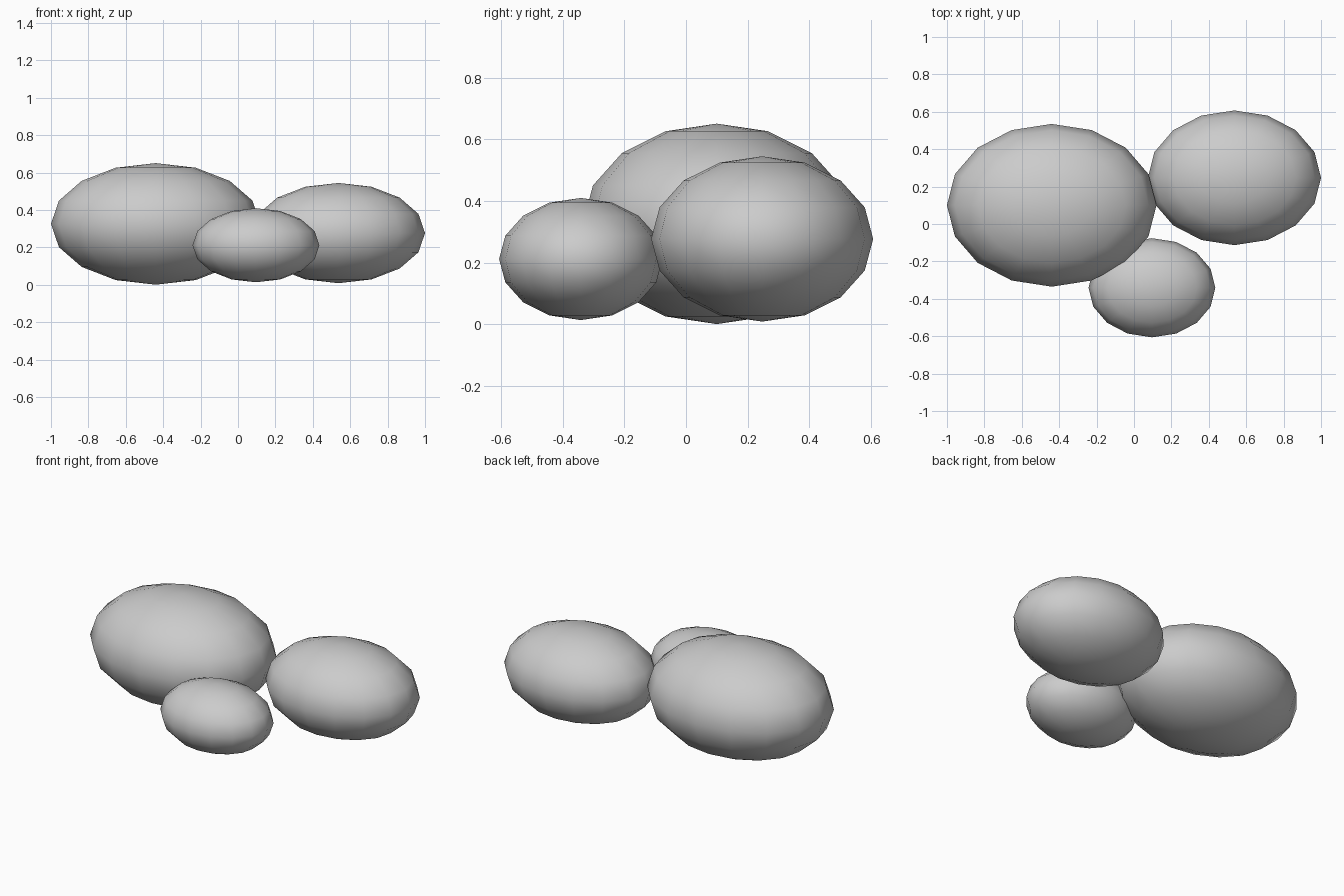
import bpy

if "Cube" in bpy.data.objects:
    bpy.data.objects.remove(bpy.data.objects["Cube"])

# One stone grey for the whole group
grey = bpy.data.materials.new("stone_grey")
grey.diffuse_color = (0.6, 0.6, 0.6, 1.0)
grey.use_nodes = True
grey.node_tree.nodes["Principled BSDF"].inputs["Base Color"].default_value = grey.diffuse_color


def stone(name, centre, radii):
    """Smooth flattened pebble: a 16 x 8 sphere scaled to three radii."""
    bpy.ops.mesh.primitive_uv_sphere_add(segments=16, ring_count=8, radius=1, location=centre)
    ob = bpy.context.object
    ob.name = name
    ob.scale = radii
    bpy.ops.object.transform_apply(location=False, rotation=False, scale=True)
    bpy.ops.object.shade_smooth()
    ob.data.materials.append(grey)
    return ob


# Three stones lying together
stone("large_stone", (-0.44, 0.10, 0.326), (0.56, 0.435, 0.325))
stone("medium_stone", (0.537, 0.247, 0.277), (0.463, 0.36, 0.268))
stone("small_stone", (0.096, -0.341, 0.212), (0.339, 0.265, 0.198))
